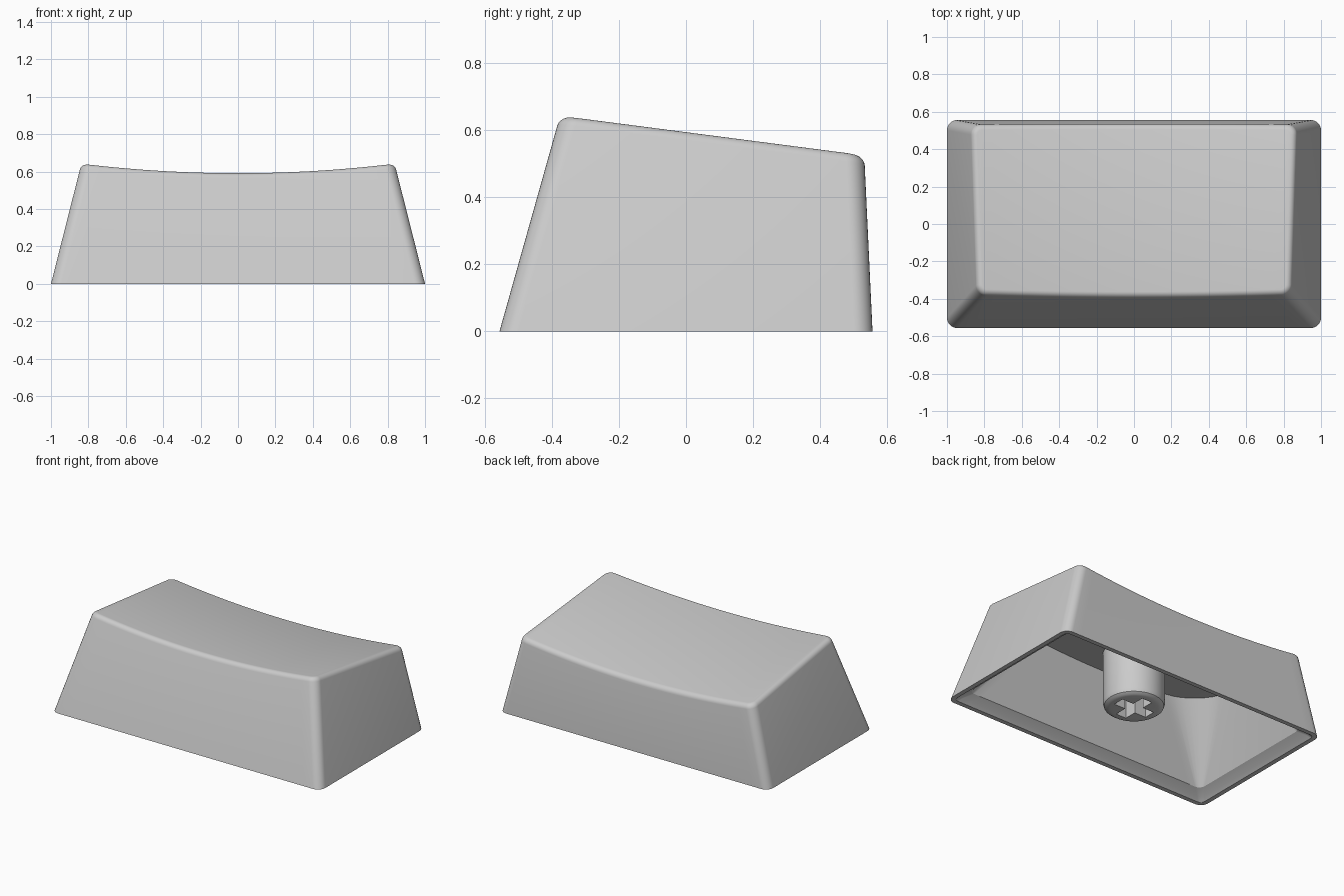
import bpy, bmesh
from math import sin, cos, pi

if "Cube" in bpy.data.objects:
    bpy.data.objects.remove(bpy.data.objects["Cube"])

ARC, SPAN = 8, 28          # segments per corner arc / per long edge


def top_z(x, y):
    """Dished, back-sloping top surface."""
    return 0.543 - 0.134 * y + 0.075 * x * x


def outline(z, inset, r):
    """Rounded rectangle of the tapered body at height z: front row, back row."""
    hx = 1 - 0.253 * z - inset
    y0 = -0.556 + 0.281 * z + inset
    y1 = 0.556 - 0.047 * z - inset
    right = [(hx - r + r * sin(a), r - r * cos(a))
             for a in (pi / 2 * i / ARC for i in range(ARC + 1))]
    left = [(-x, d) for x, d in reversed(right)]
    w = hx - r
    mid = [(-w + 2 * w * i / SPAN, 0) for i in range(1, SPAN)]
    row = left + mid + right
    return [(x, y0 + d) for x, d in row] + [(x, y1 - d) for x, d in reversed(row)]


def flat_ring(z, inset, r):
    return [(x, y, z) for x, y in outline(z, inset, r)]


def top_ring(inset, drop, r):
    """Outline slid up the walls until it meets the top surface minus drop."""
    pts = []
    for i in range(len(outline(0, inset, r))):
        z = 0.55
        for _ in range(5):
            x, y = outline(z, inset, r)[i]
            z = top_z(x, y) - drop
        pts.append((x, y, z))
    return pts


def add_object(name, bm):
    bmesh.ops.recalc_face_normals(bm, faces=bm.faces)
    me = bpy.data.meshes.new(name)
    bm.to_mesh(me)
    bm.free()
    ob = bpy.data.objects.new(name, me)
    bpy.context.collection.objects.link(ob)
    return ob


def smooth(ob, angle=0.52):
    bpy.ops.object.select_all(action='DESELECT')
    ob.select_set(True)
    bpy.context.view_layer.objects.active = ob
    bpy.ops.object.shade_smooth_by_angle(angle=angle)


# Shell: ceiling and inner walls, bottom rim, outer walls, rounded top edge
R = 0.028
rings = [top_ring(0.115, 0.115, 0.25),
         flat_ring(0.05, 0.08, 0.04),
         flat_ring(0.02, 0.045, 0.03),
         flat_ring(0.0, 0.03, 0.03),
         flat_ring(0.0, 0.0, 0.055)]
for k in range(6):
    a = pi / 2 * k / 5
    d = R * (1 - cos(a))
    rings.append(top_ring(d, R * (1 - sin(a)), 0.055 - d))

bm = bmesh.new()
loops = [[bm.verts.new(p) for p in ring] for ring in rings]
n = len(loops[0])
for lo, hi in zip(loops, loops[1:]):
    for i in range(n):
        j = (i + 1) % n
        bm.faces.new((lo[i], lo[j], hi[j], hi[i]))
for cap in (loops[0], loops[-1]):
    for i in range(n // 2 - 1):
        bm.faces.new((cap[i], cap[i + 1], cap[n - 2 - i], cap[n - 1 - i]))
smooth(add_object("cap_shell", bm))

# Stem: round post with a softened lower edge
bm = bmesh.new()
profile = [(0.145, 0.068), (0.165, 0.072), (0.18, 0.083), (0.187, 0.105), (0.187, 0.48)]
SEG = 48
posts = [[bm.verts.new((r * cos(2 * pi * i / SEG), r * sin(2 * pi * i / SEG), z))
          for i in range(SEG)] for r, z in profile]
for lo, hi in zip(posts, posts[1:]):
    for i in range(SEG):
        j = (i + 1) % SEG
        bm.faces.new((lo[i], lo[j], hi[j], hi[i]))
bm.faces.new(posts[0])
bm.faces.new(posts[-1])
stem = add_object("stem", bm)

# Cross-shaped socket cut into the stem
bm = bmesh.new()
L, W = 0.122, 0.038
quarter = [(L, -W), (L, W), (W, W)]
cross = []
for k in range(4):
    c, s = round(cos(k * pi / 2)), round(sin(k * pi / 2))
    cross += [(x * c - y * s, x * s + y * c) for x, y in quarter]
low, high = [[bm.verts.new((x, y, z)) for x, y in cross] for z in (0.0, 0.33)]
bm.faces.new(low)
bm.faces.new(high)
for i in range(12):
    j = (i + 1) % 12
    bm.faces.new((low[i], low[j], high[j], high[i]))
cutter = add_object("socket_cutter", bm)
cutter.hide_render = True

mod = stem.modifiers.new("socket", 'BOOLEAN')
mod.operation = 'DIFFERENCE'
mod.solver = 'EXACT'
mod.object = cutter
smooth(stem)
bpy.ops.object.modifier_apply(modifier="socket")
bpy.data.objects.remove(cutter, do_unlink=True)
